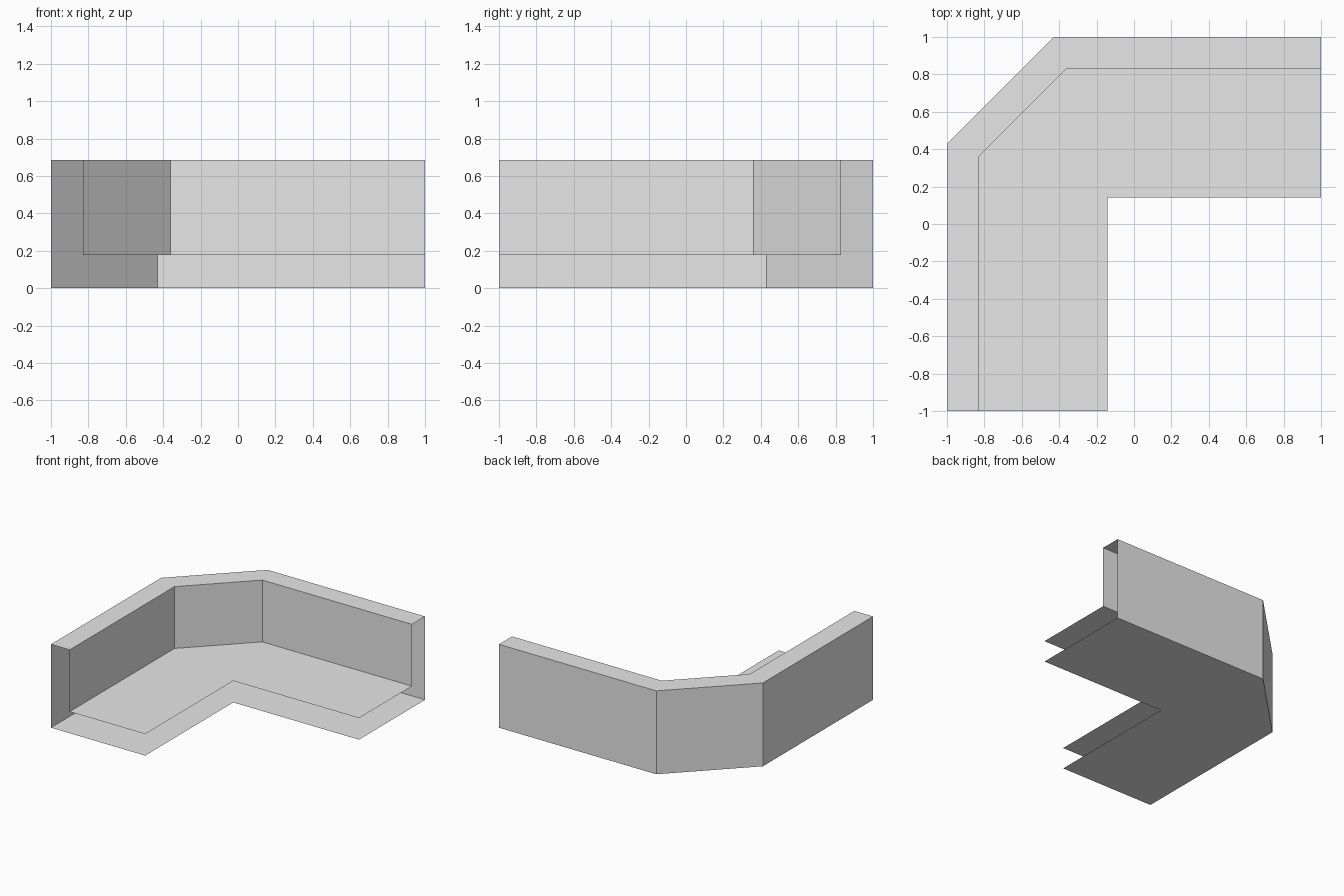
import bpy, bmesh, math

cube = bpy.data.objects.get("Cube")
if cube:
    bpy.data.objects.remove(cube, do_unlink=True)

HEIGHT, SEAT = 0.685, 0.177

# Plan outlines, running from the front end round the corner to the left end
outer = [(-1, -1), (-1, 0.43), (-0.43, 1), (1, 1)]
inner = [(-0.83, -1), (-0.83, 0.36), (-0.36, 0.83), (1, 0.83)]
edge = [(-0.143, -1), (-0.143, 0.143), (1, 0.143)]

grey = bpy.data.materials.new("light_grey")
grey.use_nodes = True
colour = (0.8, 0.8, 0.8, 1)
grey.diffuse_color = colour
grey.node_tree.nodes["Principled BSDF"].inputs["Base Color"].default_value = colour

bm = bmesh.new()


def row(outline, z):
    return [bm.verts.new((x, y, z)) for x, y in outline]


# Open shell: base plate, outer wall, rim, inner wall, raised seat
base_edge = row(edge, 0)
rows = [row(outer, 0), row(outer, HEIGHT), row(inner, HEIGHT), row(inner, SEAT)]
seat_edge = row(edge, SEAT)
bm.faces.new((base_edge + rows[0][::-1])[::-1])
bm.faces.new(seat_edge + rows[-1][::-1])
for a, b in zip(rows, rows[1:]):
    for j in range(len(a) - 1):
        bm.faces.new((a[j], b[j], b[j + 1], a[j + 1]))

# Soften the rim and the upright corners
soft = [e for e in bm.edges if len(e.link_faces) == 2
        and e.calc_face_angle() > 0.1
        and sum(v.co.z for v in e.verts) / 2 > 0.3]
bmesh.ops.bevel(bm, geom=soft, offset=0.012, segments=3, profile=0.5,
                affect='EDGES', clamp_overlap=True)

mesh = bpy.data.meshes.new("corner_bench_shell")
bm.to_mesh(mesh)
bm.free()
mesh.materials.append(grey)
bench = bpy.data.objects.new("corner_bench_shell", mesh)
bpy.context.collection.objects.link(bench)

# Smooth bevels with flat main faces
bpy.ops.object.select_all(action='DESELECT')
bench.select_set(True)
bpy.context.view_layer.objects.active = bench
bpy.ops.object.shade_smooth_by_angle(angle=math.radians(40))
weighted = bench.modifiers.new("weighted_normals", 'WEIGHTED_NORMAL')
weighted.keep_sharp = True
